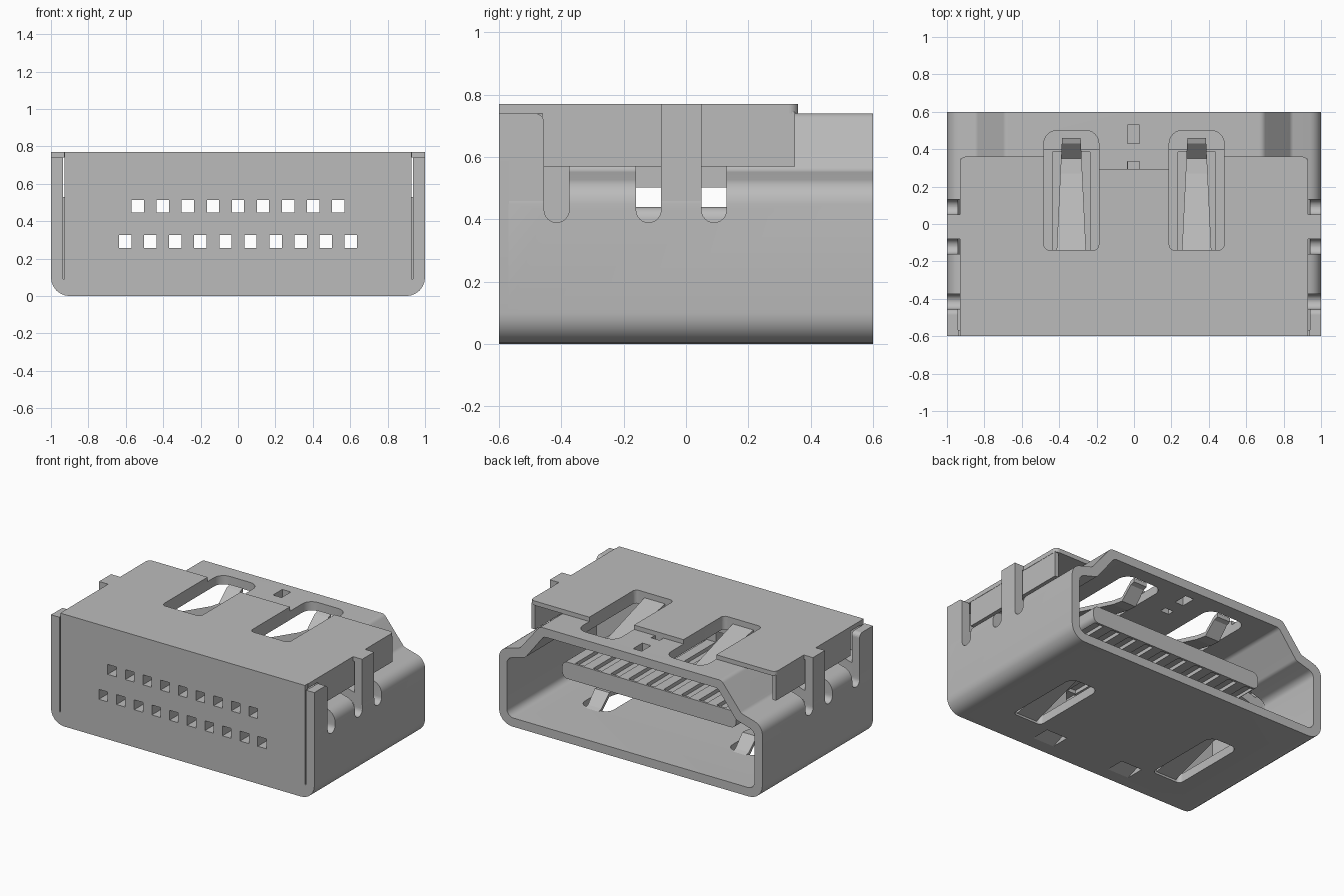
import bpy, bmesh, math
from mathutils import Vector

cube = bpy.data.objects.get("Cube")
if cube:
    bpy.data.objects.remove(cube, do_unlink=True)

metal = bpy.data.materials.new("plain grey")
metal.use_nodes = True
metal.diffuse_color = (0.5, 0.5, 0.5, 1)
for node in metal.node_tree.nodes:
    if node.type == 'BSDF_PRINCIPLED':
        node.inputs["Base Color"].default_value = (0.5, 0.5, 0.5, 1)


def fillet(points, steps=6):
    """Round polygon corners; each point is (u, v) or (u, v, radius)."""
    out, n = [], len(points)
    for i, p in enumerate(points):
        c = Vector(p[:2])
        if len(p) < 3:
            out.append(tuple(c))
            continue
        a = (Vector(points[i - 1][:2]) - c).normalized()
        b = (Vector(points[(i + 1) % n][:2]) - c).normalized()
        half = a.angle(b) / 2
        reach = p[2] / math.tan(half)
        centre = c + (a + b).normalized() * (p[2] / math.sin(half))
        start, end = c + a * reach - centre, c + b * reach - centre
        sweep = start.angle_signed(end)
        for k in range(steps + 1):
            t = -sweep * k / steps
            out.append((centre.x + start.x * math.cos(t) - start.y * math.sin(t),
                        centre.y + start.x * math.sin(t) + start.y * math.cos(t)))
    return out


def mirrored(half):
    """Close a right-hand half outline with its reflection."""
    return fillet(half + [(-p[0],) + tuple(p[1:]) for p in reversed(half)])


def rect(u0, u1, v0, v1):
    return [(u0, v0), (u1, v0), (u1, v1), (u0, v1)]


def solid(name, prisms):
    """One object made of prisms: (outline, axis, from, to)."""
    bm = bmesh.new()
    place = {'x': lambda u, v, t: (t, u, v),
             'y': lambda u, v, t: (u, t, v),
             'z': lambda u, v, t: (u, v, t)}
    for pts, axis, a, b in prisms:
        low = [bm.verts.new(place[axis](u, v, a)) for u, v in pts]
        high = [bm.verts.new(place[axis](u, v, b)) for u, v in pts]
        bm.faces.new(low)
        bm.faces.new(high[::-1])
        for i in range(len(pts)):
            j = (i + 1) % len(pts)
            bm.faces.new((low[j], low[i], high[i], high[j]))
    bmesh.ops.recalc_face_normals(bm, faces=bm.faces)
    mesh = bpy.data.meshes.new(name)
    bm.to_mesh(mesh)
    bm.free()
    mesh.materials.append(metal)
    obj = bpy.data.objects.new(name, mesh)
    bpy.context.scene.collection.objects.link(obj)
    return obj


def cut(obj, prisms):
    """Subtract prisms and bake the result."""
    cutter = solid("cutter", prisms)
    cutter.hide_render = True
    mod = obj.modifiers.new("cut", 'BOOLEAN')
    mod.operation, mod.solver, mod.object = 'DIFFERENCE', 'EXACT', cutter
    bpy.context.view_layer.update()
    graph = bpy.context.evaluated_depsgraph_get()
    baked = bpy.data.meshes.new_from_object(obj.evaluated_get(graph))
    obj.modifiers.clear()
    obj.data = baked
    bpy.data.objects.remove(cutter, do_unlink=True)


def smooth(obj):
    bpy.ops.object.select_all(action='DESELECT')
    obj.select_set(True)
    bpy.context.view_layer.objects.active = obj
    bpy.ops.object.shade_smooth_by_angle(angle=math.radians(32))


SIDES = (-1, 1)
outer = mirrored([(1, 0, .1), (1, .51, .08), (.84, .555, .04), (.69, .74, .04)])
inner = mirrored([(.94, .06, .05), (.94, .46, .05), (.80, .50, .04), (.66, .68, .04)])

# Pin holes: nine above, ten below
pitch = .134
upper = [(i - 4) * pitch for i in range(9)]
lower = [(i - 4.5) * pitch for i in range(10)]
holes = [(rect(x - .033, x + .033, z - .034, z + .034), 'y', -.7, -.3)
         for row, z in ((upper, .48), (lower, .291)) for x in row]

# Spring windows in the top and floor
def window(x, half, y0, y1, r):
    return fillet([(x - half, y0, .03), (x + half, y0, .03), (x + half, y1, r), (x - half, y1, r)])

top_windows = [(window(s * .335, .147, -.14, .5, .07), 'z', .6, .9) for s in SIDES]
floor_windows = [(window(s * .56, .11, -.36, .2, .06), 'z', -.1, .12) for s in SIDES]

# Shell: solid behind the face, hollow towards the open back
shell = solid("shell", [(outer, 'y', -.57, .6)])
cut(shell, [(inner, 'y', -.37, .7)])
cut(shell, holes)
cut(shell, top_windows + floor_windows)

# Round-bottomed slots in both side walls
slots = []
for y0 in (-.455, -.16, .05):
    outline = fillet([(y0, .39, .0395), (y0 + .08, .39, .0395), (y0 + .08, .65), (y0, .65)])
    for s in SIDES:
        slots.append((outline, 'x', s * .8, s * 1.1))
cut(shell, slots)

# Floor dents and the small seam openings in the roof
dent = [(-.51, -.02), (-.51, 0), (-.38, .05), (-.38, -.02)]
small = [(dent, 'x', s * .3 - .08, s * .3 + .08) for s in SIDES]
small += [(rect(-.035, .03, .43, .53), 'z', .6, .9),
          (rect(-.035, .03, .29, .335), 'z', .6, .9)]
cut(shell, small)
smooth(shell)

# Front face with pin holes and folded-edge slits
front = solid("front_plate", [(mirrored([(1, 0, .1), (1, .74), (.935, .74), (.935, .77)]),
                               'y', -.6, -.568)])
cut(front, holes + [(rect(s * .932 - .004, s * .932 + .004, .09, .8), 'y', -.7, -.5)
                    for s in SIDES])
smooth(front)

# Top cover with a rear notch
cover = solid("top_cover", [(mirrored([(.93, -.6 + .031), (.93, .36, .03),
                                       (.19, .36), (.19, .295)]), 'z', .74, .77)])
cut(cover, top_windows)

for s, side in ((1, "left"), (-1, "right")):
    # Cover skirt
    solid(side + "_skirt", [(rect(-.46, .35, .57, .745), 'x', s * .9, s * .928)])
    # Front flap beside the face
    flap = fillet([(-.57, .3), (-.455, .3), (-.455, .74, .03), (-.57, .74)])
    solid(side + "_flap", [(flap, 'x', s * .94, s * .999)])
    # Wall strap folding up into the cover
    strap = fillet([(s * .94, .4), (s * .999, .4), (s * .999, .77),
                    (s * .9, .77), (s * .9, .74), (s * .94, .74)])
    solid(side + "_strap", [(strap, 'y', -.08, .05)])

    # Spring fingers, bent into the cavity with raised tips
    path = [(-.17, .71), (.27, .6), (.35, .59), (.43, .67), (.46, .68)]
    for part, x, dy, flip in (("top", .335, 0, False), ("floor", .56, -.24, True)):
        line = [(y + dy, .74 - z if flip else z) for y, z in path]
        thick = -.028 if flip else .028
        outline = line + [(y, z + thick) for y, z in reversed(line)]
        spring = solid(side + "_" + part + "_spring", [(outline, 'x', -.08, .08)])
        for v in spring.data.vertices:
            v.co.x = v.co.x * (1 - .6 * (v.co.y - dy + .17)) + s * x

# Contact tongue with rounded edges and contact grooves
tongue = solid("contact_tongue", [(fillet([(-.66, .325, .04), (.66, .325, .04),
                                           (.66, .44, .04), (-.66, .44, .04)]), 'y', -.4, .4)])
grooves = [(rect(x - .033, x + .033, .415, .5), 'y', -.36, .385) for x in upper]
grooves += [(rect(x - .033, x + .033, .25, .35), 'y', -.36, .385) for x in lower]
cut(tongue, grooves)
smooth(tongue)
